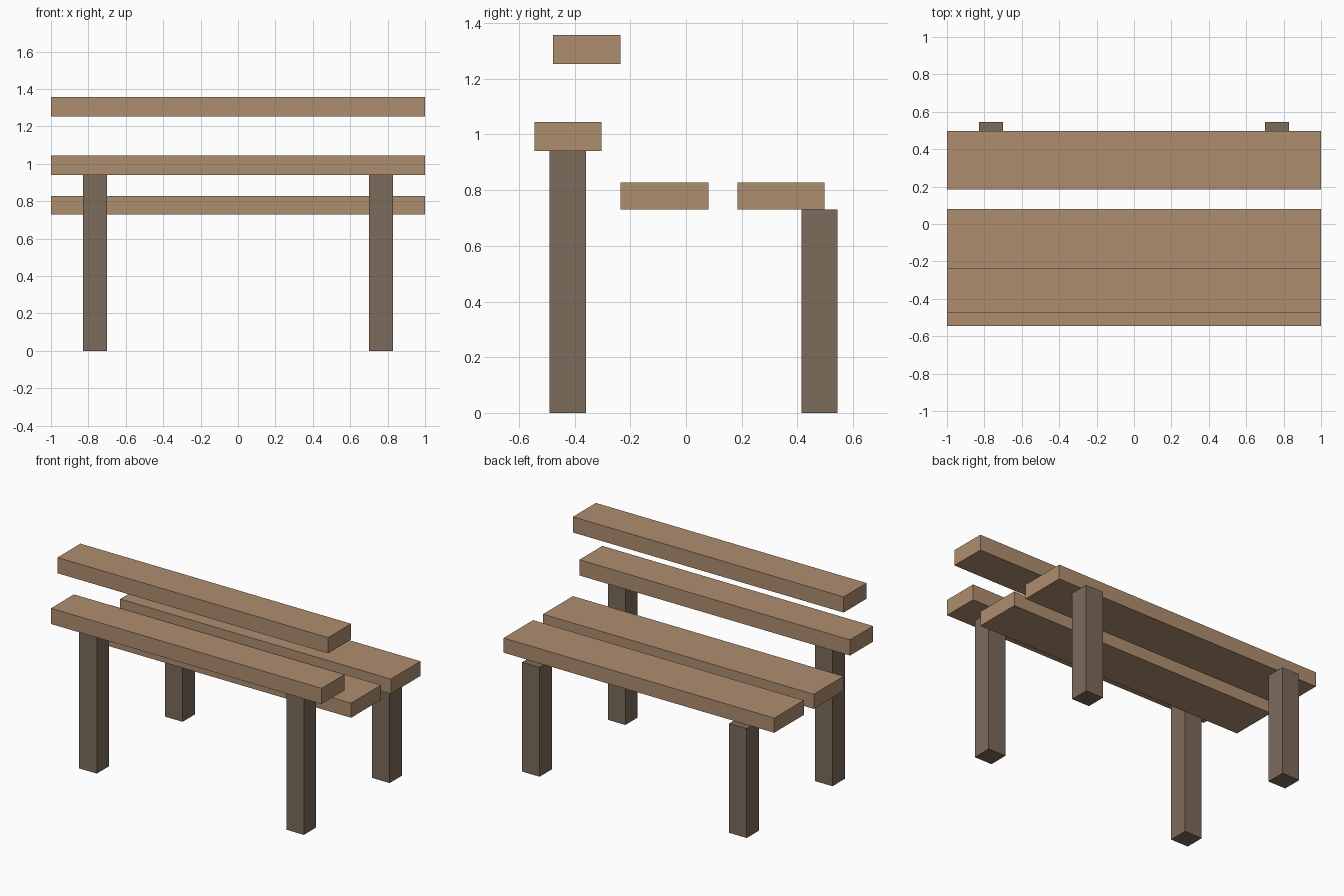
import bpy
import bmesh

if "Cube" in bpy.data.objects:
    bpy.data.objects.remove(bpy.data.objects["Cube"])


def material(name, colour):
    m = bpy.data.materials.new(name)
    m.diffuse_color = (*colour, 1.0)
    m.use_nodes = True
    m.node_tree.nodes["Principled BSDF"].inputs["Base Color"].default_value = m.diffuse_color
    return m


plank_wood = material("warm plank wood", (0.43, 0.27, 0.16))
leg_wood = material("dark leg wood", (0.20, 0.145, 0.105))


def block(name, x, y, z, mat):
    """Box spanning the given (min, max) ranges."""
    bm = bmesh.new()
    bmesh.ops.create_cube(bm, size=1.0)
    for v in bm.verts:
        for i, (lo, hi) in enumerate((x, y, z)):
            v.co[i] = lo if v.co[i] < 0 else hi
    mesh = bpy.data.meshes.new(name)
    bm.to_mesh(mesh)
    bm.free()
    mesh.materials.append(mat)
    obj = bpy.data.objects.new(name, mesh)
    bpy.context.collection.objects.link(obj)
    return obj


# Full-length planks: two for the seat, two for the stepped backrest
for name, y, z in (
    ("seat_plank_inner", (-0.235, 0.08), (0.73, 0.828)),
    ("seat_plank_outer", (0.185, 0.497), (0.73, 0.828)),
    ("backrest_plank_lower", (-0.545, -0.303), (0.94, 1.045)),
    ("backrest_plank_upper", (-0.477, -0.235), (1.253, 1.358)),
):
    block(name, (-1.0, 1.0), y, z, plank_wood)

# Square legs, tall under the backrest and short under the seat
for side, x in (("left", (-0.83, -0.70)), ("right", (0.70, 0.83))):
    block(f"tall_leg_{side}", x, (-0.49, -0.36), (0.0, 0.94), leg_wood)
    block(f"short_leg_{side}", x, (0.415, 0.545), (0.0, 0.73), leg_wood)
